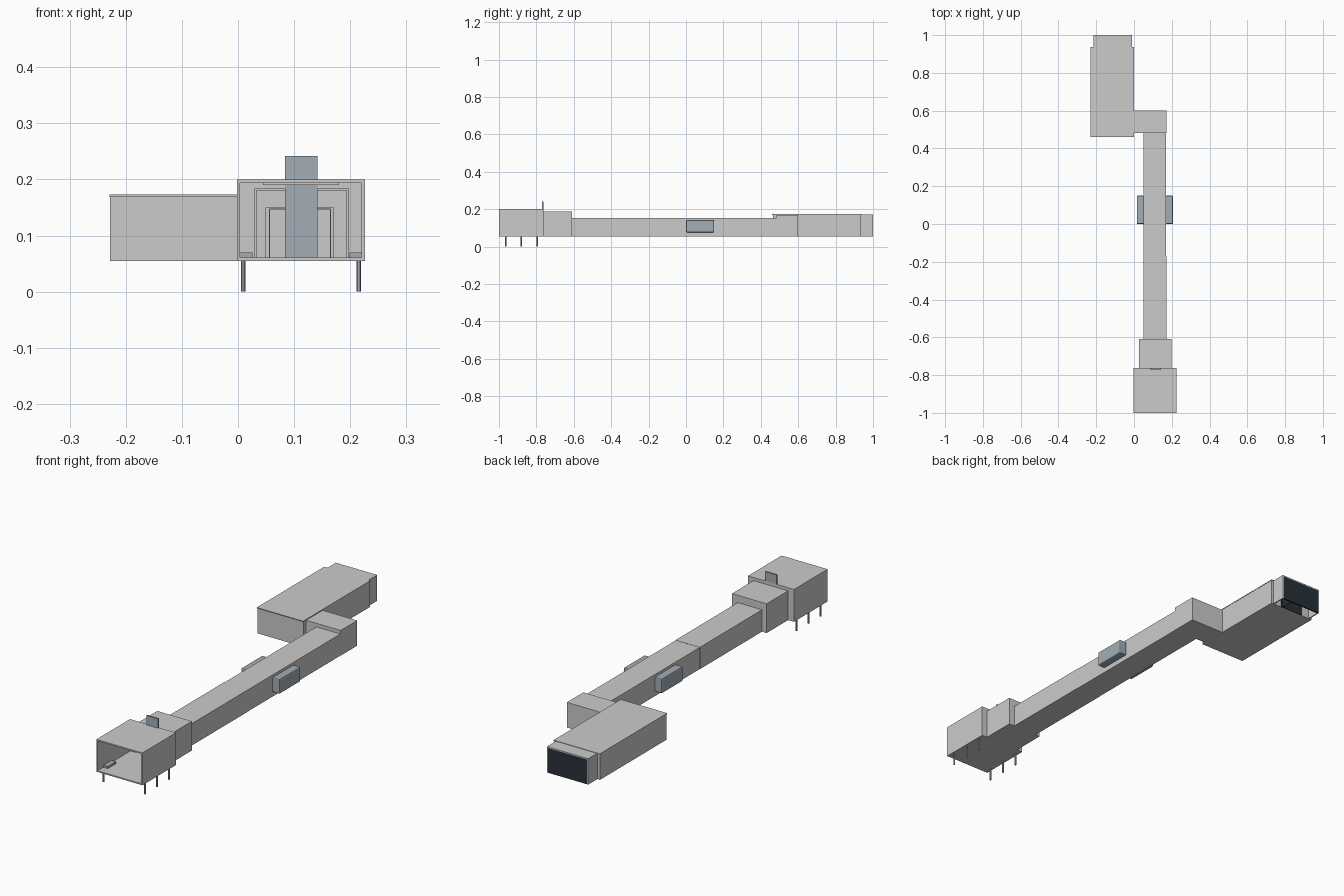
import bpy

if "Cube" in bpy.data.objects:
    bpy.data.objects.remove(bpy.data.objects["Cube"])


def material(name, rgb):
    m = bpy.data.materials.new(name)
    m.diffuse_color = (*rgb, 1)
    m.use_nodes = True
    m.node_tree.nodes["Principled BSDF"].inputs["Base Color"].default_value = m.diffuse_color
    return m


steel = material("blue_grey", (0.36, 0.42, 0.47))
dark = material("dark_glass", (0.02, 0.03, 0.04))


def box(name, x, y, z, mat=None, bevel=0):
    """Box from (min, max) pairs along each axis."""
    bpy.ops.mesh.primitive_cube_add(
        size=1, location=[(a + b) / 2 for a, b in (x, y, z)])
    o = bpy.context.object
    o.name = name
    o.scale = [b - a for a, b in (x, y, z)]
    bpy.ops.object.transform_apply(location=False, rotation=False, scale=True)
    if mat:
        o.data.materials.append(mat)
    if bevel:
        mod = o.modifiers.new("bevel", 'BEVEL')
        mod.width, mod.segments = bevel, 2
    return o


def tube(name, x, y, z, t=0.006):
    """Rectangular passage, open at both y ends."""
    box(name + "_floor", x, y, (z[0], z[0] + t))
    box(name + "_roof", x, y, (z[1] - t, z[1]))
    inner = (z[0] + t, z[1] - t)
    box(name + "_left_wall", (x[0], x[0] + t), y, inner)
    box(name + "_right_wall", (x[1] - t, x[1]), y, inner)


Z0 = 0.055

# Entry hall, open to the front
tube("entry_hall", (-0.002, 0.226), (-1.0, -0.762), (Z0, 0.2))
# Back wall around the passage
box("hall_back_left", (0.004, 0.03), (-0.768, -0.762), (Z0 + 0.006, 0.194))
box("hall_back_right", (0.197, 0.22), (-0.768, -0.762), (Z0 + 0.006, 0.194))
box("hall_back_header", (0.03, 0.197), (-0.768, -0.762), (0.184, 0.194))
box("hall_ceiling_strip", (0.045, 0.18), (-0.95, -0.80), (0.19, 0.194))
for side, x in (("left", (0.004, 0.026)), ("right", (0.199, 0.22))):
    box("hall_bench_" + side, x, (-0.96, -0.90), (0.061, 0.07), steel)

# Support legs
for i, y in enumerate((-0.965, -0.88, -0.795)):
    for side, x in (("left", 0.009), ("right", 0.215)):
        bpy.ops.mesh.primitive_cylinder_add(
            vertices=12, radius=0.004, depth=Z0, location=(x, y, Z0 / 2))
        leg = bpy.context.object
        leg.name = f"leg_{side}_{i}"
        leg.data.materials.append(steel)
        bpy.ops.object.shade_smooth_by_angle()

# Vestibule with the tall door panel rising above its roof
tube("vestibule", (0.027, 0.199), (-0.762, -0.61), (Z0, 0.186))
box("vestibule_end_left", (0.033, 0.05), (-0.616, -0.61), (0.061, 0.18))
box("vestibule_end_right", (0.17, 0.193), (-0.616, -0.61), (0.061, 0.18))
box("vestibule_end_header", (0.05, 0.17), (-0.616, -0.61), (0.15, 0.18))
box("door_panel", (0.084, 0.142), (-0.769, -0.762), (Z0 + 0.006, 0.242), steel)

# Telescoping walkway
tube("walkway_front", (0.05, 0.171), (-0.61, -0.17), (Z0, 0.153))
tube("walkway_rear", (0.051, 0.17), (-0.17, 0.483), (Z0, 0.152))

# Side equipment boxes
for side, x in (("left", (0.015, 0.052)), ("right", (0.169, 0.206))):
    box("side_box_" + side, x, (0.0, 0.15), (0.076, 0.142), steel, 0.005)

# Corner connector and rear room
box("corner_connector", (0.0, 0.171), (0.483, 0.6), (Z0, 0.168))
box("rear_room", (-0.228, 0.0), (0.465, 0.935), (Z0, 0.17))
box("rear_room_roof", (-0.229, 0.001), (0.46, 0.937), (0.169, 0.173))

# End cab, open underneath, with dark glazing
box("cab_roof", (-0.215, -0.01), (0.935, 1.0), (0.166, 0.171))
for side, x in (("left", (-0.215, -0.21)), ("right", (-0.015, -0.01))):
    box("cab_wall_" + side, x, (0.935, 1.0), (Z0, 0.166))
for name, x in (("wide", (-0.21, -0.061)), ("narrow", (-0.059, -0.015))):
    box("cab_glazing_" + name, x, (0.994, 1.0), (Z0, 0.166), dark)
box("cab_mullion", (-0.061, -0.059), (0.935, 1.0), (Z0, 0.166), dark)
box("cab_inner_door", (-0.17, -0.055), (0.935, 0.939), (Z0, 0.15), dark)
